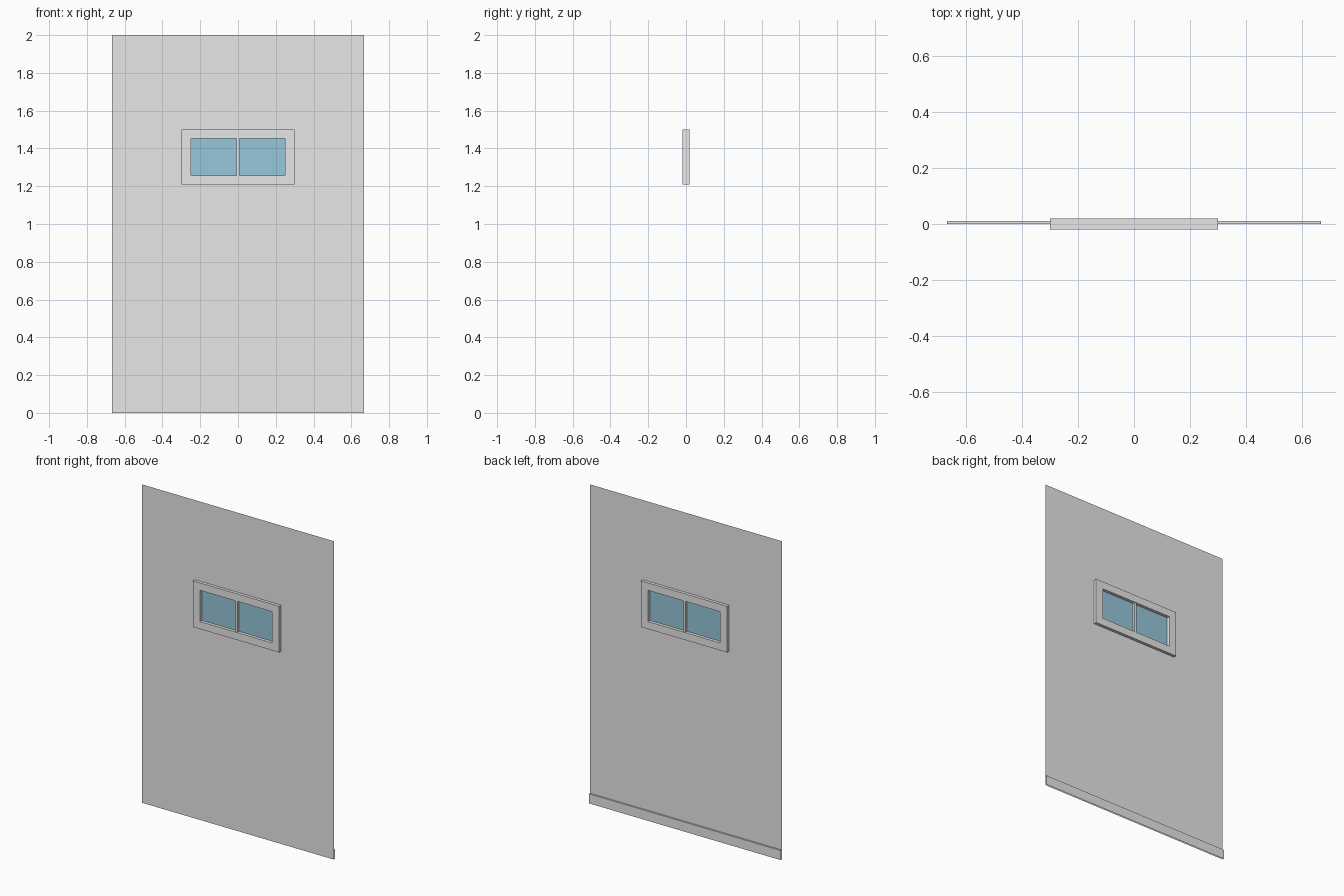
import bpy
import bmesh

cube = bpy.data.objects.get("Cube")
if cube:
    bpy.data.objects.remove(cube, do_unlink=True)


def make_material(name, colour):
    mat = bpy.data.materials.new(name)
    mat.use_nodes = True
    mat.diffuse_color = colour
    mat.node_tree.nodes["Principled BSDF"].inputs["Base Color"].default_value = colour
    return mat


grey = make_material("plain grey", (0.8, 0.8, 0.8, 1))
blue = make_material("glass blue", (0.31, 0.57, 0.70, 1))


def finish(name, bm, mat):
    mesh = bpy.data.meshes.new(name)
    bm.to_mesh(mesh)
    bm.free()
    mesh.materials.append(mat)
    obj = bpy.data.objects.new(name, mesh)
    bpy.context.collection.objects.link(obj)
    return obj


def rectangle(bm, half, low, high, y):
    """Upright rectangle of vertices, centred on x = 0."""
    corners = [(-half, low), (half, low), (half, high), (-half, high)]
    return [bm.verts.new((x, y, z)) for x, z in corners]


def bridge(bm, a, b):
    """Join two four-cornered loops with a ring of faces."""
    for i in range(4):
        j = (i + 1) % 4
        bm.faces.new((a[i], a[j], b[j], b[i]))


WALL = 0.667
DEPTH = 0.019
OUTER = (0.30, 1.21, 1.50)
INNER = (0.25, 1.257, 1.453)

# Wall: a single sheet with a window opening
bm = bmesh.new()
bridge(bm, rectangle(bm, WALL, 0, 2, 0), rectangle(bm, *INNER, 0))
finish("wall", bm, grey)

# Skirting along the back, an open-ended angle strip
bm = bmesh.new()
profile = [(0, 0.06), (0.01, 0.06), (0.01, 0)]
rows = [[bm.verts.new((x, y, z)) for y, z in profile] for x in (-WALL, WALL)]
for i in range(2):
    bm.faces.new((rows[0][i], rows[0][i + 1], rows[1][i + 1], rows[1][i]))
finish("skirting", bm, grey)

# Window frame: square-section ring standing out on both sides
bm = bmesh.new()
loops = [rectangle(bm, *size, y) for size, y in
         ((OUTER, -DEPTH), (INNER, -DEPTH), (INNER, DEPTH), (OUTER, DEPTH))]
for i in range(4):
    bridge(bm, loops[i], loops[(i + 1) % 4])
bmesh.ops.recalc_face_normals(bm, faces=bm.faces)
finish("window_frame", bm, grey)

# Central mullion
bm = bmesh.new()
bmesh.ops.create_cube(bm, size=1)
bmesh.ops.scale(bm, vec=(0.016, 0.028, INNER[2] - INNER[1]), verts=bm.verts)
bmesh.ops.translate(bm, vec=(0, 0, (INNER[1] + INNER[2]) / 2), verts=bm.verts)
finish("window_mullion", bm, grey)

# Glass sheet in the middle of the frame
bm = bmesh.new()
bm.faces.new(rectangle(bm, *INNER, 0))
finish("window_glass", bm, blue)
